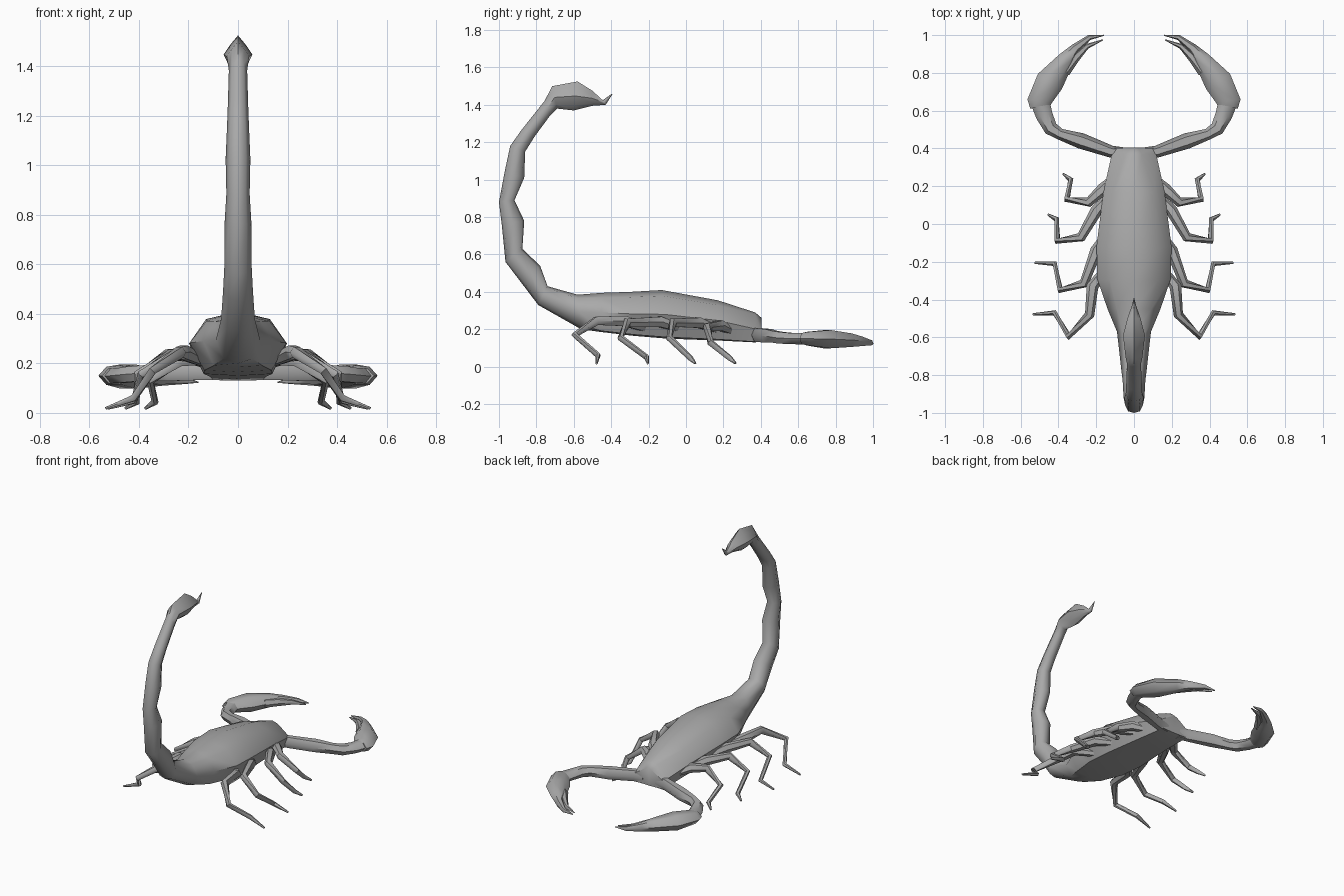
import bpy, bmesh, math
from mathutils import Vector

cube = bpy.data.objects.get("Cube")
if cube:
    bpy.data.objects.remove(cube, do_unlink=True)

grey = bpy.data.materials.new("shell grey")
grey.use_nodes = True
COLOUR = (0.4, 0.4, 0.4, 1)
grey.diffuse_color = COLOUR
grey.node_tree.nodes["Principled BSDF"].inputs["Base Color"].default_value = COLOUR


def loft(name, rings, mirror=False):
    """Skin a list of equal vertex rings and cap both ends."""
    bm = bmesh.new()
    loops = [[bm.verts.new(p) for p in ring] for ring in rings]
    n = len(loops[0])
    for a, b in zip(loops, loops[1:]):
        for i in range(n):
            j = (i + 1) % n
            bm.faces.new((a[i], a[j], b[j], b[i]))
    bm.faces.new(loops[0][::-1])
    bm.faces.new(loops[-1])
    bmesh.ops.recalc_face_normals(bm, faces=bm.faces)
    mesh = bpy.data.meshes.new(name)
    bm.to_mesh(mesh)
    bm.free()
    mesh.materials.append(grey)
    ob = bpy.data.objects.new(name, mesh)
    bpy.context.collection.objects.link(ob)
    bpy.ops.object.select_all(action='DESELECT')
    ob.select_set(True)
    bpy.context.view_layer.objects.active = ob
    bpy.ops.object.shade_smooth_by_angle(angle=math.radians(55))
    if mirror:
        ob.modifiers.new("Mirror", 'MIRROR').use_mirror_merge = False
    return ob


def limb(name, path, sides=6):
    """Tube along (x, y, z, half width, half height), mirrored to both sides."""
    pts = [Vector(p[:3]) for p in path]
    rings = []
    for i, p in enumerate(path):
        steps = [(b - a).normalized() for a, b in zip(pts, pts[1:])][max(i - 1, 0):i + 1]
        t = sum(steps, Vector()).normalized()
        side = t.cross(Vector((0, 0, 1))).normalized()
        up = side.cross(t)
        rings.append([pts[i] + side * p[3] * math.cos(k * math.tau / sides)
                      + up * p[4] * math.sin(k * math.tau / sides) for k in range(sides)])
    return loft(name, rings, mirror=True)


def hull_ring(top, bottom, width, section):
    """Symmetric ring in x, spanned between a top and a bottom (y, z) point."""
    half = [(x * width, bottom[0] + (top[0] - bottom[0]) * t,
             bottom[1] + (top[1] - bottom[1]) * t) for x, t in section]
    return half + [(-x, y, z) for x, y, z in half[-2:0:-1]]


# Cross-sections as (width share, height share) from belly to back
HEAD = [(0, 0), (0.85, 0.02), (1, 0.45), (0.2, 0.93), (0, 1)]
BODY = [(0, 0), (0.7, 0.03), (1, 0.5), (0.65, 0.88), (0, 1)]
TAIL = [(0, 0), (0.65, 0.1), (1, 0.5), (0.65, 0.9), (0, 1)]
BULB = [(0, 0), (0.55, 0.25), (1, 0.5), (0.6, 0.82), (0, 1)]

# Body, tail and sting in one skin
body = [
    ((.405, .26), (.40, .135), .112, HEAD),
    ((.37, .29), (.37, .13), .118, [(0, 0), (.85, .02), (1, .45), (.35, .93), (0, 1)]),
    ((.17, .355), (.17, .14), .162, BODY),
    ((-.13, .41), (-.1, .15), .198, BODY),
    ((-.3, .40), (-.28, .165), .195, BODY),
    ((-.45, .395), (-.45, .185), .14, BODY),
    ((-.58, .385), (-.56, .2), .09, TAIL),
    ((-.74, .43), (-.79, .33), .068, TAIL),
    ((-.78, .54), (-.885, .455), .06, TAIL),
    ((-.875, .63), (-.965, .56), .055, TAIL),
    ((-.865, .78), (-.985, .76), .054, TAIL),
    ((-.917, .89), (-1, .88), .047, TAIL),
    ((-.865, 1.01), (-.97, 1.04), .05, TAIL),
    ((-.86, 1.15), (-.94, 1.18), .044, TAIL),
    ((-.81, 1.23), (-.88, 1.265), .041, TAIL),
    ((-.725, 1.345), (-.757, 1.42), .037, TAIL),
    ((-.69, 1.38), (-.715, 1.5), .045, BULB),
    ((-.6, 1.37), (-.58, 1.525), .058, BULB),
    ((-.5, 1.395), (-.5, 1.475), .035, BULB),
    ((-.43, 1.4), (-.445, 1.425), .013, TAIL),
    ((-.392, 1.458), (-.396, 1.46), .002, TAIL),
]
loft("body_and_tail", [hull_ring(*r) for r in body])

# Pincers: arm, hand with fixed finger, movable finger
limb("pincer_arm", [
    (.05, .375, .17, .03, .045), (.12, .383, .17, .032, .042), (.28, .44, .165, .042, .042),
    (.39, .475, .16, .03, .036), (.44, .505, .155, .038, .036), (.475, .575, .15, .045, .034),
    (.495, .64, .15, .05, .036)])
limb("pincer_hand", [
    (.495, .62, .15, .055, .034), (.5, .65, .15, .065, .042), (.445, .755, .147, .075, .056),
    (.36, .87, .142, .045, .042), (.31, .93, .136, .026, .03), (.235, .988, .128, .014, .015),
    (.16, .999, .124, .003, .003)])
limb("pincer_finger", [
    (.37, .81, .142, .035, .03), (.315, .875, .138, .025, .026), (.25, .94, .13, .014, .016),
    (.165, .975, .124, .003, .003)])

# Legs, front pair to back pair: hip, thigh, knee, ankle, toe as (x, y, z)
legs = {
    "front_leg": [(.1, .25, .19), (.165, .185, .22), (.24, .115, .21), (.355, .13, .13),
                  (.335, .235, .045), (.375, .265, .018)],
    "second_leg": [(.12, .16, .2), (.2, .07, .235), (.28, -.07, .235), (.405, -.09, .155),
                   (.41, .025, .045), (.455, .05, .018)],
    "third_leg": [(.12, -.02, .2), (.2, -.14, .24), (.265, -.315, .235), (.39, -.35, .155),
                  (.42, -.21, .05), (.525, -.205, .018)],
    "hind_leg": [(.12, -.2, .2), (.22, -.33, .245), (.235, -.48, .245), (.345, -.595, .17),
                 (.42, -.47, .06), (.535, -.478, .018)],
}
RADII = (.02, .032, .026, .018, .015, .006)
for name, joints in legs.items():
    limb(name, [(*p, r, r) for p, r in zip(joints, RADII)])
